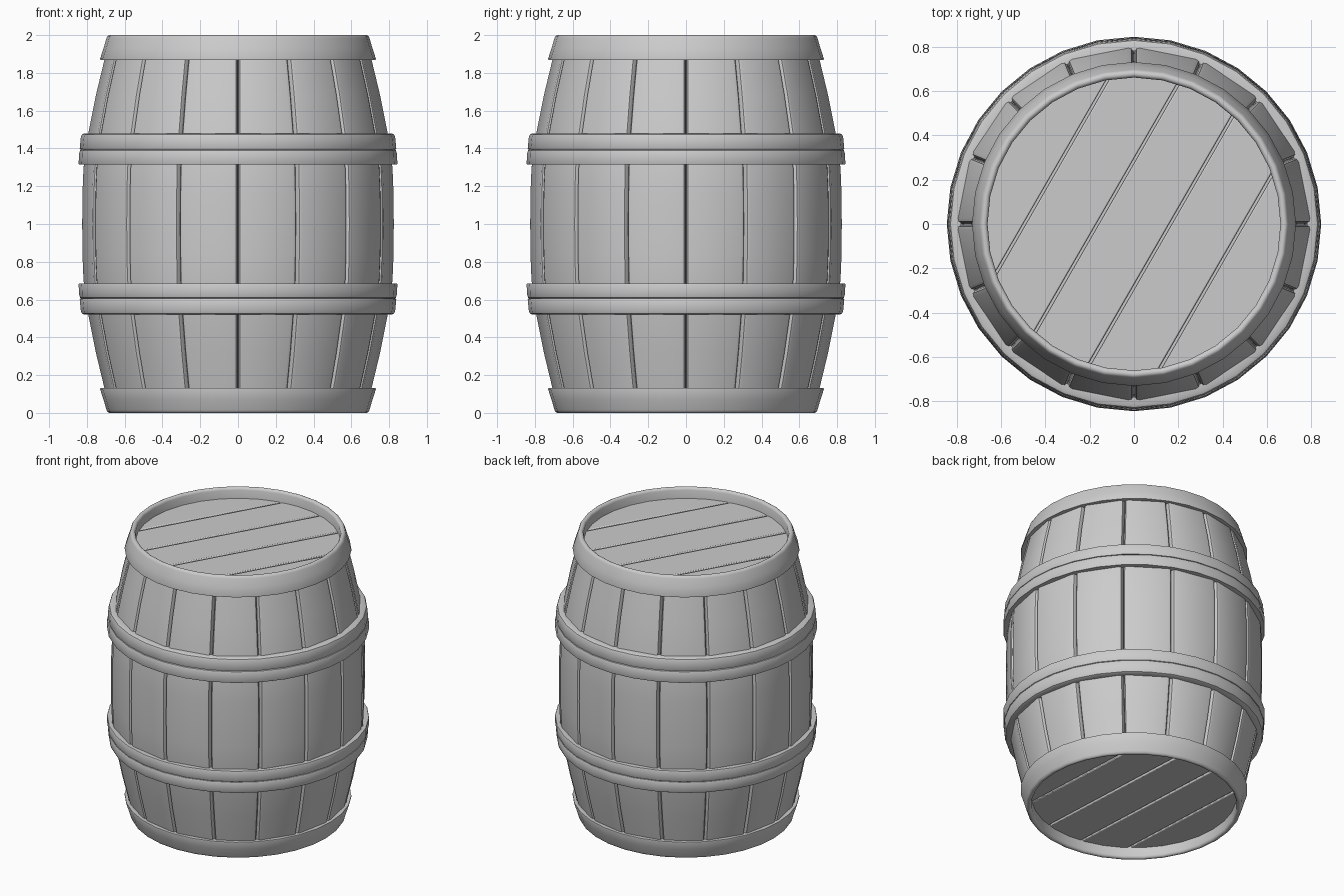
import bpy, math
from mathutils import Matrix

if "Cube" in bpy.data.objects:
    bpy.data.objects.remove(bpy.data.objects["Cube"])

N_STAVES, SEG = 16, 32


def make(name, verts, faces, angle=40):
    me = bpy.data.meshes.new(name)
    me.from_pydata(verts, [], faces)
    ob = bpy.data.objects.new(name, me)
    bpy.context.collection.objects.link(ob)
    bpy.ops.object.select_all(action='DESELECT')
    ob.select_set(True)
    bpy.context.view_layer.objects.active = ob
    bpy.ops.object.mode_set(mode='EDIT')
    bpy.ops.mesh.select_all(action='SELECT')
    bpy.ops.mesh.normals_make_consistent(inside=False)
    bpy.ops.object.mode_set(mode='OBJECT')
    bpy.ops.object.shade_smooth_by_angle(angle=math.radians(angle))
    return ob


def lathe(name, profile):
    """Closed (r, z) profile spun round the z axis."""
    n = len(profile)
    verts = [(r * math.cos(2 * math.pi * i / SEG), r * math.sin(2 * math.pi * i / SEG), z)
             for i in range(SEG) for r, z in profile]
    faces = [(i * n + j, (i + 1) % SEG * n + j, (i + 1) % SEG * n + (j + 1) % n, i * n + (j + 1) % n)
             for i in range(SEG) for j in range(n)]
    return make(name, verts, faces)


def flip(profile):
    return [(r, 2 - z) for r, z in profile]


# Staves: ring of flat, soft-edged boards with grooves, lofted along the bulge
half = [(1.0, .83), (1.16, .829), (1.3, .823), (1.48, .798), (1.68, .758), (1.9, .705)]
levels = [(2 - z, r) for z, r in half[:0:-1]] + half


def stave_ring(R, z):
    pts = []
    a, hw = R * math.cos(math.pi / N_STAVES), R * math.sin(math.pi / N_STAVES)
    side = [(hw - .008, a - .045), (hw - .008, a - .02), (hw - .013, a - .006), (hw - .027, a)]
    section = [(-t, r) for t, r in side] + side[::-1]
    for k in range(N_STAVES):
        c = (k + .5) * 2 * math.pi / N_STAVES
        for t, r in section:
            pts.append((r * math.cos(c) - t * math.sin(c), r * math.sin(c) + t * math.cos(c), z))
    return pts


verts, faces = [], []
M = N_STAVES * 8
for z, r in levels:
    verts += stave_ring(r, z)
for l in range(len(levels) - 1):
    for i in range(M):
        j = (i + 1) % M
        faces.append((l * M + i, l * M + j, (l + 1) * M + j, (l + 1) * M + i))
make("staves", verts, faces)

# End rims
rim = [(.66, 1.88), (.66, 1.984), (.665, 1.995), (.673, 2.0), (.682, 2.0), (.69, 1.996),
       (.696, 1.985), (.712, 1.93), (.73, 1.875), (.729, 1.869), (.69, 1.869)]
lathe("top_rim", rim)
lathe("bottom_rim", flip(rim))

# Paired hoops above and below the belly
outer_hoop = [(.78, 1.395), (.835, 1.395), (.838, 1.40), (.832, 1.46), (.827, 1.473), (.815, 1.479), (.78, 1.479)]
inner_hoop = [(.79, 1.314), (.841, 1.314), (.844, 1.32), (.841, 1.375), (.836, 1.39), (.824, 1.397), (.79, 1.397)]
for side, f in (("upper", lambda p: p), ("lower", flip)):
    lathe(side + "_outer_hoop", f(outer_hoop))
    lathe(side + "_inner_hoop", f(inner_hoop))


# Lids: five planks clipped to a circle, over a thin backing disc
def lid(name, z_face, inward, angle):
    R, w, gap, steps = .668, .285, .006, 12
    rot = Matrix.Rotation(math.radians(angle), 4, 'Z')
    for k in range(5):
        lo = max(-R + .001, (k - 2.5) * w + gap)
        hi = min(R - .001, (k - 1.5) * w - gap)
        # even angular steps along each arc end
        p0, p1 = math.asin(lo / R), math.asin(hi / R)
        arc = [p0 + (p1 - p0) * i / steps for i in range(steps + 1)]
        loop = [(R * math.cos(p), R * math.sin(p)) for p in arc]
        loop += [(-x, y) for x, y in reversed(loop)]
        n = len(loop)
        vs = [(x, y, z_face) for x, y in loop] + [(x, y, z_face + inward * .04) for x, y in loop]
        fs = [tuple(range(n)), tuple(range(2 * n - 1, n - 1, -1))]
        fs += [(i, (i + 1) % n, (i + 1) % n + n, i + n) for i in range(n)]
        ob = make(f"{name}_plank_{k + 1}", [rot @ v for v in map(vec, vs)], fs)
        b = ob.modifiers.new("soft_edge", 'BEVEL')
        b.width, b.segments, b.limit_method = .006, 2, 'ANGLE'
        b.angle_limit = math.radians(60)
    bpy.ops.mesh.primitive_cylinder_add(vertices=SEG, radius=.67, depth=.02,
                                        location=(0, 0, z_face + inward * .032))
    bpy.context.object.name = name + "_backing"


def vec(p):
    return Matrix.Translation(p).translation


lid("top_lid", 1.925, -1, 60)
lid("bottom_lid", .075, 1, 93)
